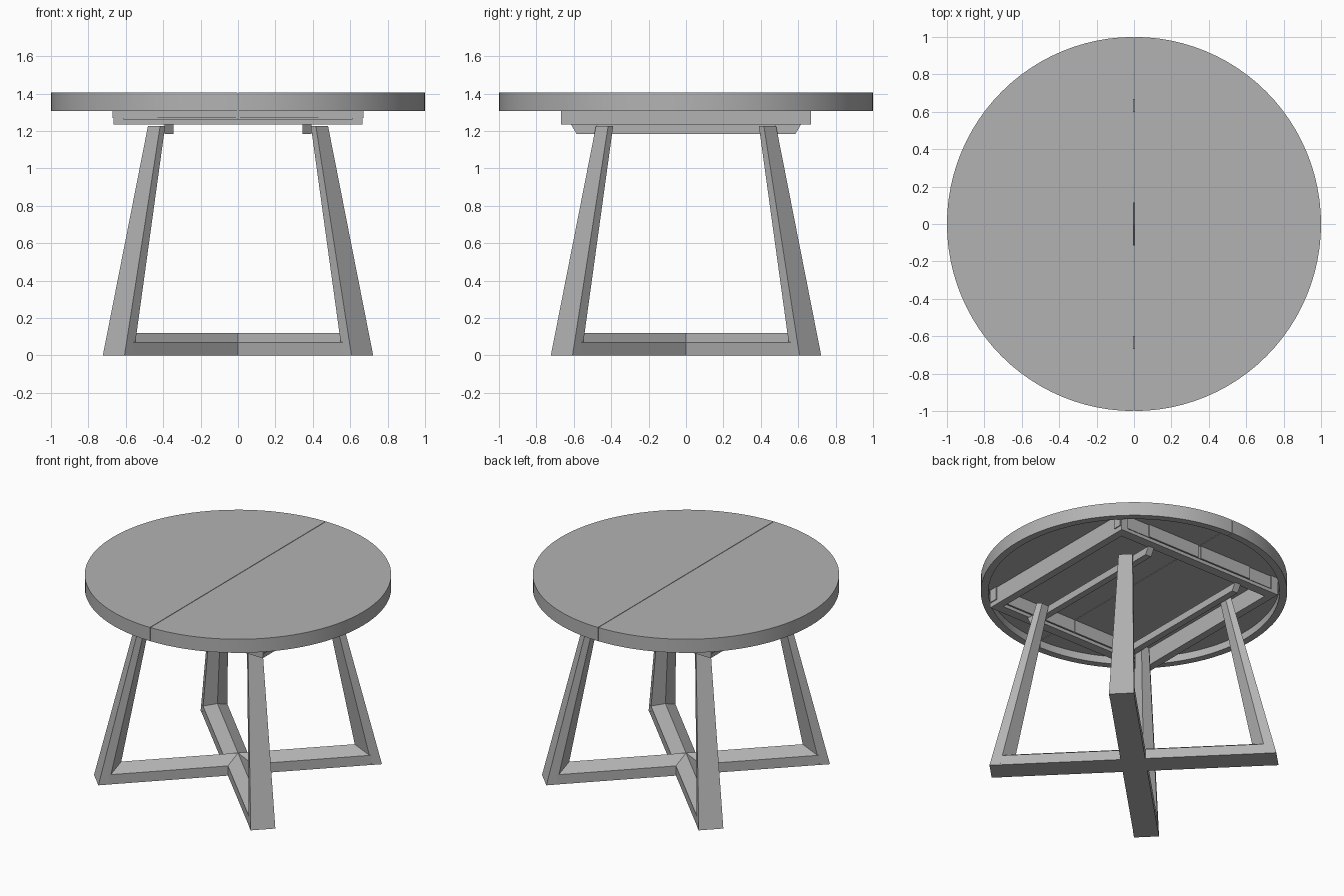
import bpy, bmesh, math
from mathutils import Vector

if "Cube" in bpy.data.objects:
    bpy.data.objects.remove(bpy.data.objects["Cube"])

GREY = bpy.data.materials.new("mid_grey")
GREY.diffuse_color = (0.45, 0.45, 0.45, 1)
GREY.use_nodes = True
GREY.node_tree.nodes["Principled BSDF"].inputs["Base Color"].default_value = GREY.diffuse_color


def loft(name, rings):
    """Solid skinned through rings of equal point count, capped at both ends."""
    bm = bmesh.new()
    vs = [[bm.verts.new(p) for p in r] for r in rings]
    n = len(rings[0])
    for a, b in zip(vs, vs[1:]):
        for i in range(n):
            j = (i + 1) % n
            bm.faces.new((a[i], a[j], b[j], b[i]))
    bm.faces.new(vs[0])
    bm.faces.new(vs[-1])
    bmesh.ops.recalc_face_normals(bm, faces=bm.faces[:])
    me = bpy.data.meshes.new(name)
    bm.to_mesh(me)
    bm.free()
    me.materials.append(GREY)
    ob = bpy.data.objects.new(name, me)
    bpy.context.collection.objects.link(ob)
    return ob


def prism(name, pts, z0, z1):
    return loft(name, [[(x, y, z) for x, y in pts] for z in (z0, z1)])


def box(name, x0, x1, y0, y1, z0, z1):
    return prism(name, [(x0, y0), (x1, y0), (x1, y1), (x0, y1)], z0, z1)


def arc(r, side, n=48):
    return [(side * (0.002 + (r - 0.002) * math.cos(t)), r * math.sin(t))
            for t in (math.pi * (i / n - 0.5) for i in range(n + 1))]


def smooth(ob):
    bpy.ops.object.select_all(action='DESELECT')
    ob.select_set(True)
    bpy.context.view_layer.objects.active = ob
    bpy.ops.object.shade_smooth_by_angle(angle=math.radians(30))


# Two half tops, each a slab with a rim hanging below
for side, label in ((-1, "left"), (1, "right")):
    smooth(prism(label + "_top", arc(1.0, side), 1.36, 1.405))
    smooth(prism(label + "_rim", arc(1.0, side) + arc(0.95, side)[::-1], 1.307, 1.36))

# Crossed floor bars with a ridged upper side
HW = 0.081
for k in range(2):
    ang = math.radians(45 + 90 * k)
    u = Vector((math.cos(ang), math.sin(ang), 0))
    v = Vector((-u.y, u.x, 0))
    sec = [(-HW, 0), (HW, 0), (HW, 0.07), (0, 0.12), (-HW, 0.07)]
    loft("floor_bar", [[u * r + v * w + Vector((0, 0, z)) for w, z in sec]
                       for r in (-0.87, 0.87)])

# Four tapered legs, ridged on the inner side
for k in range(4):
    ang = math.radians(45 + 90 * k)
    u = Vector((math.cos(ang), math.sin(ang), 0))
    v = Vector((-u.y, u.x, 0))
    rings = []
    for z, hw, out, mid, ridge in ((0, 0.082, 0.94, 0.872, 0.797),
                                   (1.226, 0.046, 0.635, 0.597, 0.56)):
        sec = [(-hw, out), (hw, out), (hw, mid), (0, ridge), (-hw, mid)]
        rings.append([u * r + v * w + Vector((0, 0, z)) for w, r in sec])
    loft("leg", rings)

for s in (-1, 1):
    # Bearers beside the leg tops, with slanted ends
    prof = [(-0.615, 1.235), (-0.585, 1.184), (0.585, 1.184), (0.615, 1.235)]
    loft("bearer", [[(x, y, z) for y, z in prof] for x in (s * 0.345, s * 0.392)])
    # Cross rails at the frame ends
    x0, x1 = sorted((s * 0.61, s * 0.665))
    box("end_rail", x0, x1, -0.668, 0.668, 1.235, 1.36)
    # Slide rails: lower rail, groove core, and split upper rail
    y0, y1 = sorted((s * 0.60, s * 0.668))
    u0, u1 = sorted((s * 0.60, s * 0.66))
    c0, c1 = sorted((s * 0.61, s * 0.655))
    box("lower_slide", -0.66, 0.66, y0, y1, 1.235, 1.26)
    box("slide_core", -0.66, 0.66, c0, c1, 1.26, 1.268)
    b0, b1 = sorted((s * 0.655, s * 0.668))
    for t in (-1, 1):
        a, b = sorted((t * 0.002, t * 0.672))
        box("upper_slide", a, b, u0, u1, 1.268, 1.36)
        # Thin cover plates on the middle of the slides
        a, b = sorted((t * 0.012, t * 0.43))
        box("slide_plate", a, b, b0, b1, 1.268, 1.36)
